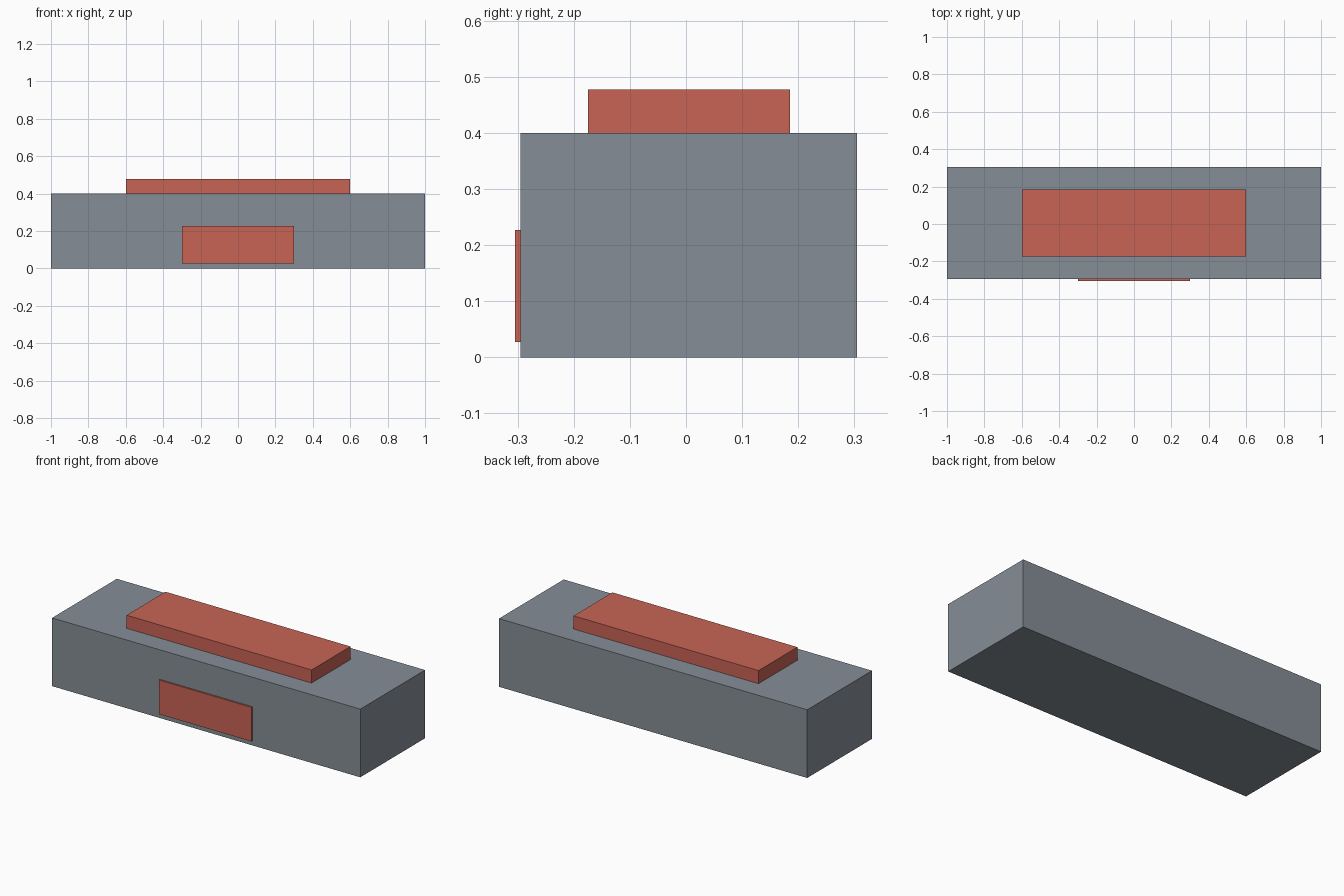
import bpy

default_cube = bpy.data.objects.get("Cube")
if default_cube:
    bpy.data.objects.remove(default_cube, do_unlink=True)


def make_material(name, rgb):
    mat = bpy.data.materials.new(name)
    mat.use_nodes = True
    color = (*rgb, 1.0)
    mat.diffuse_color = color
    mat.node_tree.nodes["Principled BSDF"].inputs["Base Color"].default_value = color
    return mat


def make_box(name, low, high, mat):
    """Box spanning two opposite corners, with its scale applied."""
    center = [(a + b) / 2 for a, b in zip(low, high)]
    bpy.ops.mesh.primitive_cube_add(size=1, location=center)
    box = bpy.context.object
    box.name = name
    box.scale = [b - a for a, b in zip(low, high)]
    bpy.ops.object.transform_apply(location=False, rotation=False, scale=True)
    box.data.materials.append(mat)
    return box


grey = make_material("slate_grey", (0.24, 0.27, 0.305))
red = make_material("brick_red", (0.58, 0.127, 0.09))

# Main block
make_box("body", (-1, -0.295, 0), (1, 0.305, 0.4), grey)

# Raised slab resting on the block
make_box("top_slab", (-0.6, -0.175, 0.4), (0.6, 0.185, 0.477), red)

# Thin plate on the front face
make_box("front_plate", (-0.3, -0.305, 0.027), (0.3, -0.295, 0.227), red)
